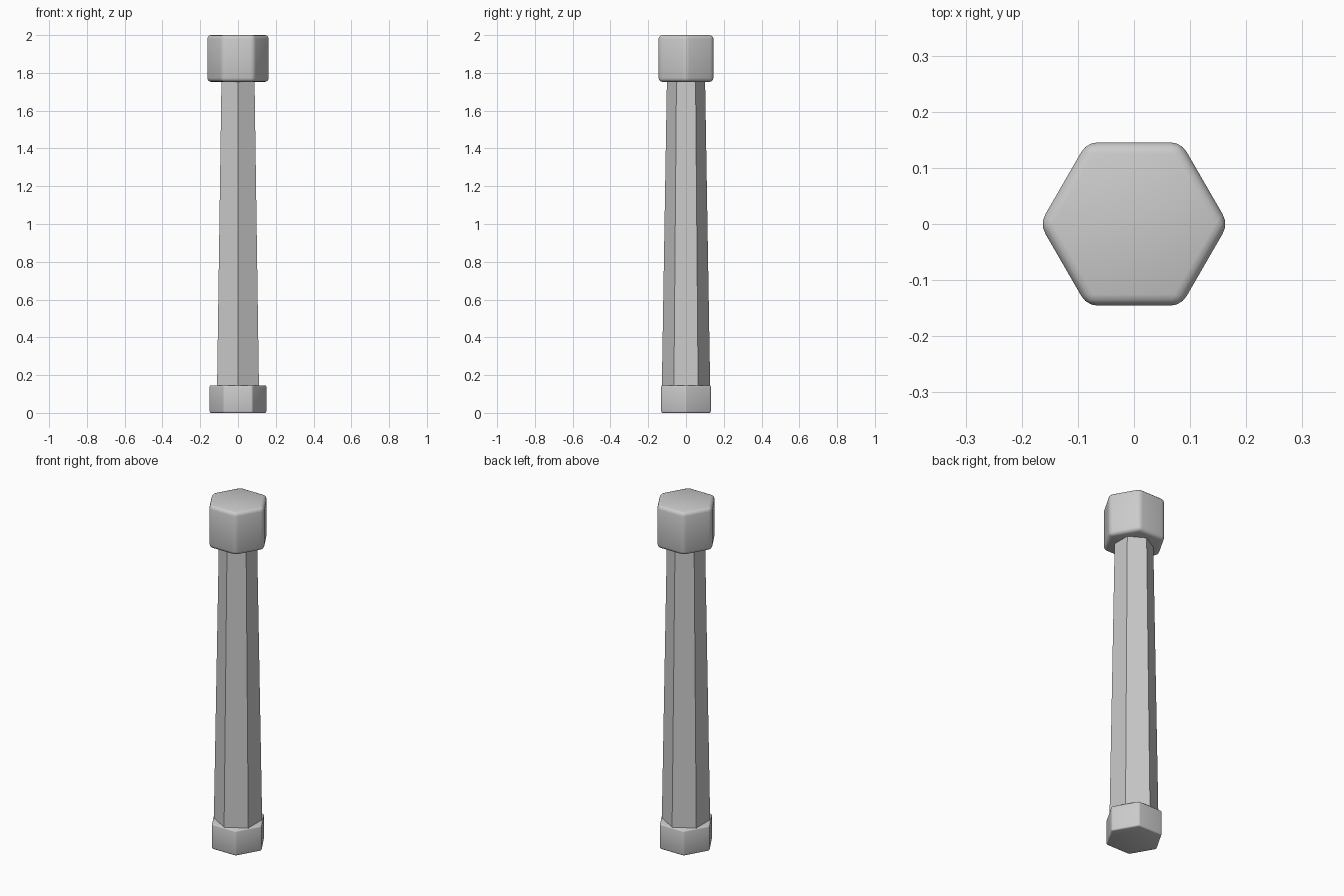
import bpy
from math import pi

if "Cube" in bpy.data.objects:
    bpy.data.objects.remove(bpy.data.objects["Cube"])


def hex_prism(name, r_bottom, r_top, z0, z1, turn, bevel=0.0):
    """Six-sided prism; turn rotates its corners about z."""
    bpy.ops.mesh.primitive_cone_add(vertices=6, radius1=r_bottom, radius2=r_top,
                                    depth=z1 - z0, location=(0, 0, (z0 + z1) / 2),
                                    rotation=(0, 0, turn))
    ob = bpy.context.object
    ob.name = name
    bpy.ops.object.transform_apply(location=False, rotation=True, scale=False)
    if bevel:
        mod = ob.modifiers.new("soft_edges", 'BEVEL')
        mod.width = bevel
        mod.segments = 3
        mod.limit_method = 'ANGLE'
        bpy.ops.object.modifier_apply(modifier=mod.name)
        bpy.ops.object.shade_smooth_by_angle(angle=pi / 6)
    return ob


# Corners of the cap and foot point along x (the cone's first corner is on y)
hex_prism("cap", 0.168, 0.168, 1.753, 2.0, pi / 6, 0.02)
hex_prism("foot", 0.152, 0.152, 0.0, 0.146, pi / 6, 0.008)
# Tapered shaft, corners along y
hex_prism("shaft", 0.128, 0.101, 0.135, 1.765, 0.0)
